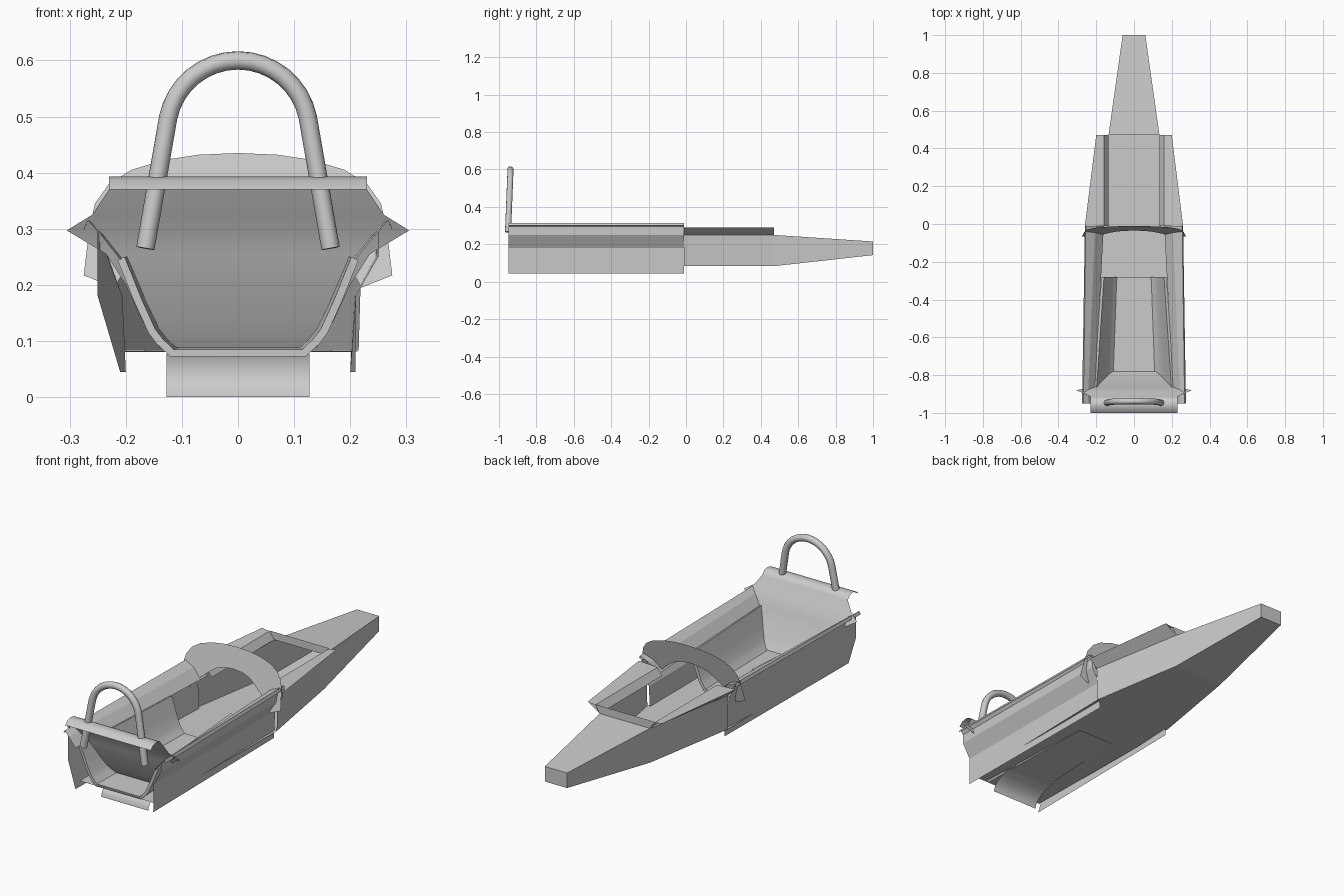
import bpy, math
from math import sin, cos, pi

if "Cube" in bpy.data.objects:
    bpy.data.objects.remove(bpy.data.objects["Cube"])


def mesh(name, verts, faces, mirror=False, solid=0, smooth=None):
    me = bpy.data.meshes.new(name)
    me.from_pydata(verts, [], faces)
    ob = bpy.data.objects.new(name, me)
    bpy.context.collection.objects.link(ob)
    bpy.context.view_layer.objects.active = ob
    ob.select_set(True)
    if smooth:
        bpy.ops.object.shade_smooth_by_angle(angle=math.radians(smooth))
    ob.select_set(False)
    if mirror:
        ob.modifiers.new("Mirror", 'MIRROR')
    if solid:
        m = ob.modifiers.new("Solid", 'SOLIDIFY')
        m.thickness = solid
        m.offset = 1
        ob.modifiers.new("Sharp", 'EDGE_SPLIT').split_angle = math.radians(35)
    return ob


def loft(name, sections, **kw):
    """Sheet through a list of equally long point rows."""
    n = len(sections[0])
    verts = [p for s in sections for p in s]
    faces = [(i * n + j, i * n + j + 1, (i + 1) * n + j + 1, (i + 1) * n + j)
             for i in range(len(sections) - 1) for j in range(n - 1)]
    return mesh(name, verts, faces, **kw)


def row(y, pts):
    return [(x, y, z) for x, z in pts]


def sym(pts):
    """Complete a half outline running from the outside to the middle."""
    return pts + [(-x, z) for x, z in reversed(pts)]


# Nose: tapered box with closed tip
box = lambda y, x, lo, hi: [(-x, y, lo), (x, y, lo), (x, y, hi), (-x, y, hi), (-x, y, lo)]
loft("nose_cone", [box(0.47, 0.135, 0.083, 0.25), box(1.0, 0.06, 0.142, 0.215)])
mesh("nose_tip", box(1.0, 0.06, 0.142, 0.215)[:4], [(0, 1, 2, 3)])

# Flat floor running the length of the tub
loft("floor", [[(-w, y, z), (w, y, z)]
               for y, w, z in ((-0.93, 0.2, 0.08), (-0.01, 0.215, 0.082), (0.47, 0.135, 0.083))])

# Front tub sides with outward sloping flanges
loft("front_side", [row(-0.01, [(0.215, 0.083), (0.22, 0.25), (0.26, 0.29)]),
                    row(0.47, [(0.135, 0.083), (0.135, 0.25), (0.20, 0.29)])], mirror=True)
loft("front_deck", [row(-0.01, [(0.26, 0.29), (0.16, 0.285), (0.135, 0.25)]),
                    row(0.47, [(0.20, 0.29), (0.16, 0.285), (0.135, 0.25)])], mirror=True)
mesh("front_opening_lip", row(0.47, [(-0.135, 0.25), (0.135, 0.25), (0.16, 0.288), (-0.16, 0.288)]),
     [(0, 1, 2, 3)])

# Side panels: the left tapers to an upright front edge, the right folds under
left = ([(-0.265, 0.312), (-0.25, 0.295), (-0.25, 0.18), (-0.21, 0.045)],
        [(-0.257, 0.312), (-0.245, 0.29), (-0.206, 0.18), (-0.2, 0.045)])
right = ([(0.265, 0.312), (0.25, 0.295), (0.25, 0.25), (0.21, 0.18), (0.209, 0.045)],
         [(0.257, 0.312), (0.247, 0.295), (0.245, 0.25), (0.207, 0.18), (0.2, 0.045)])
for name, (rear, front) in (("left_panel", left), ("right_panel", right)):
    loft(name, [row(-0.95, rear), row(-0.01, front)])

# Cockpit rims sloping down into the tub
loft("cockpit_rim", [row(-0.95, [(0.275, 0.30), (0.268, 0.315), (0.245, 0.29), (0.21, 0.245)]),
                     row(-0.01, [(0.26, 0.30), (0.255, 0.315), (0.205, 0.295), (0.16, 0.25)])],
     mirror=True)

# Seat tub: U-shaped shell
u = sym([(0.215, 0.245), (0.185, 0.17), (0.16, 0.115), (0.145, 0.095), (0.12, 0.072)])
loft("seat_tub", [row(-0.92, u), row(-0.28, [(x * 0.8, z + 0.008) for x, z in u])],
     solid=-0.014, smooth=40)

# Seat back: bent sheet from the floor up to the rear roll, with side wings
back = [(-0.78, 0.088, 0.14), (-0.81, 0.135, 0.17), (-0.84, 0.20, 0.20),
        (-0.865, 0.255, 0.235), (-0.88, 0.297, 0.305), (-0.90, 0.325, 0.26),
        (-0.915, 0.37, 0.23), (-0.93, 0.387, 0.23), (-0.955, 0.393, 0.23),
        (-0.98, 0.387, 0.23), (-1.0, 0.37, 0.23)]
loft("seat_back", [[(-w, y, z), (w, y, z)] for y, z, w in back], smooth=40)

# Curled lip below the rear of the floor
lip = [(-0.72 - 0.15 * sin(a), 0.078 * cos(a)) for a in [i * pi / 16 for i in range(9)]]
loft("rear_lip", [[(-0.127, y, z), (0.127, y, z)] for y, z in lip], smooth=40)

# Dashboard cowl: leaning arch with ears
outer = [(0.275, 0.217), (0.265, 0.30), (0.255, 0.345), (0.23, 0.38), (0.19, 0.405),
         (0.13, 0.423), (0.07, 0.432), (0, 0.435)]
inner = [(0.22, 0.195), (0.195, 0.24), (0.165, 0.26), (0.145, 0.275), (0.12, 0.297),
         (0.09, 0.318), (0.05, 0.332), (0, 0.337)]
lean = lambda pts: [(x, -0.065 + (z - 0.217) * 0.25, z) for x, z in pts]
loft("dash_cowl", [lean(outer), lean(inner)], mirror=True)

# Roll hoop: bent tube
arc = [(0.127 * cos(a), 0.473 + 0.127 * sin(a)) for a in [0.2 + i * (pi - 0.4) / 16 for i in range(17)]]
path = [(0.165, 0.265)] + arc + [(-0.165, 0.265)]
cu = bpy.data.curves.new("roll_hoop", 'CURVE')
cu.dimensions = '3D'
cu.bevel_depth = 0.0165
cu.bevel_resolution = 3
cu.use_fill_caps = True
sp = cu.splines.new('POLY')
sp.points.add(len(path) - 1)
for p, (x, z) in zip(sp.points, path):
    p.co = (x, -0.945 + (z - 0.43) * 0.04, z, 1)
    p.radius = 1
sp.use_smooth = True
bpy.context.collection.objects.link(bpy.data.objects.new("roll_hoop", cu))
